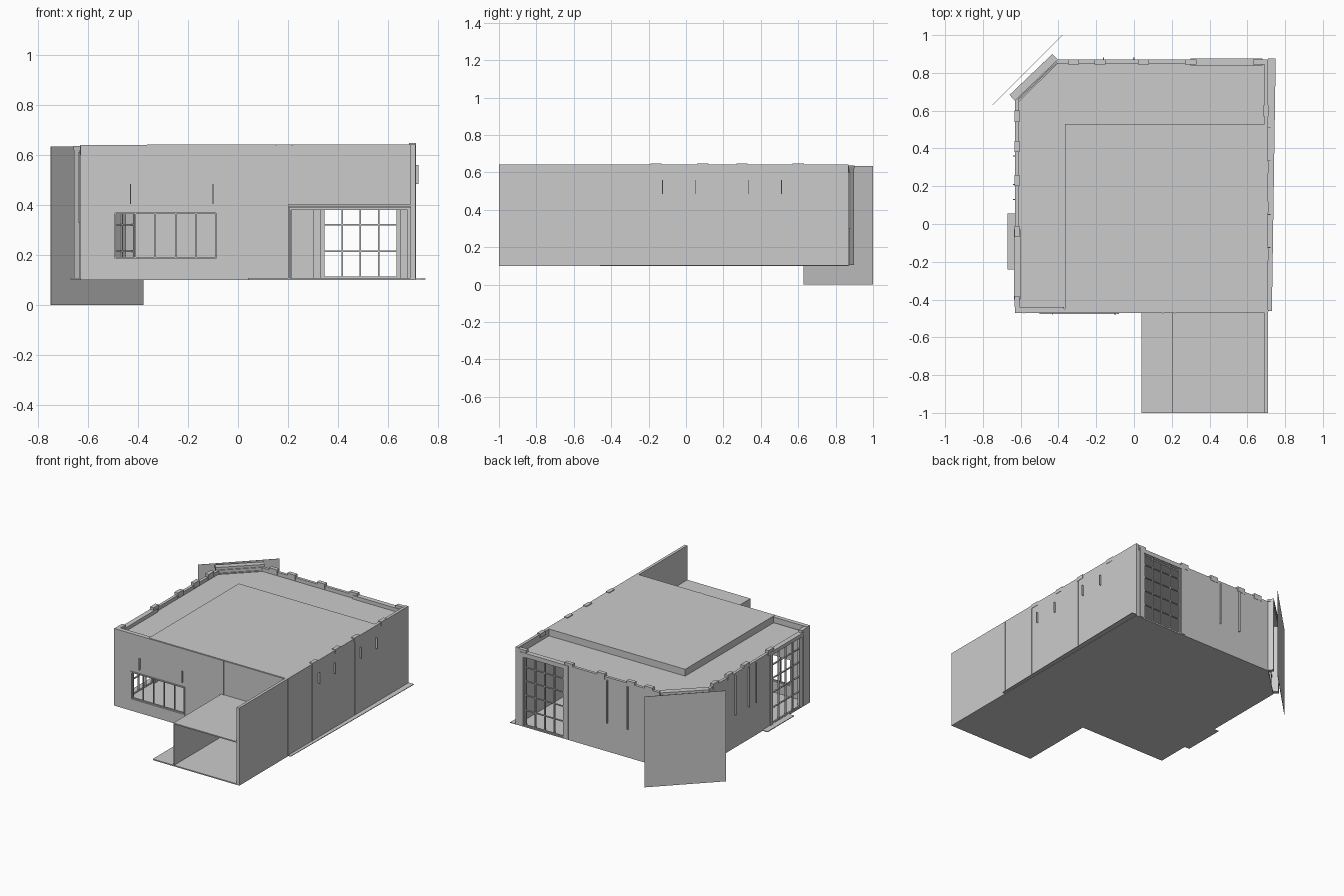
import bpy, bmesh
from mathutils import Vector

if "Cube" in bpy.data.objects:
    bpy.data.objects.remove(bpy.data.objects["Cube"])

Z0, ZT, ZW = 0.105, 0.64, 0.62   # floor level, roof top, low parapet


def prism(bm, pts, z0, z1):
    lo = [bm.verts.new((x, y, z0)) for x, y in pts]
    hi = [bm.verts.new((x, y, z1)) for x, y in pts]
    n = len(pts)
    bm.faces.new(lo[::-1])
    bm.faces.new(hi)
    for i in range(n):
        j = (i + 1) % n
        bm.faces.new((lo[i], lo[j], hi[j], hi[i]))


def finish(bm, name):
    bmesh.ops.recalc_face_normals(bm, faces=bm.faces)
    me = bpy.data.meshes.new(name)
    bm.to_mesh(me)
    bm.free()
    ob = bpy.data.objects.new(name, me)
    bpy.context.collection.objects.link(ob)
    return ob


def slab(name, pts, z0, z1):
    bm = bmesh.new()
    prism(bm, pts, z0, z1)
    return finish(bm, name)


def rect(x0, x1, y0, y1):
    return [(x0, y0), (x1, y0), (x1, y1), (x0, y1)]


class Side:
    """One facade line, walked counter-clockwise; u runs along it, d outward."""
    def __init__(self, p0, p1):
        self.p = Vector(p0)
        v = Vector(p1) - self.p
        self.len = v.length
        self.u = v.normalized()
        self.n = Vector((self.u.y, -self.u.x))

    def box(self, bm, u0, u1, z0, z1, d0, d1):
        at = lambda u, d: tuple(self.p + self.u * u + self.n * d)
        prism(bm, [at(u0, d0), at(u0, d1), at(u1, d1), at(u1, d0)], z0, z1)

    def boxes(self, name, items):
        bm = bmesh.new()
        for it in items:
            self.box(bm, *it)
        return finish(bm, name)

    def wall(self, name, top, holes=(), t=0.02):
        items, u = [], 0
        for a, b, z0, z1 in holes:
            items.append((u, a, Z0, top, -t, 0))
            if z0 > Z0 + 0.002:
                items.append((a, b, Z0, z0, -t, 0))
            if z1 < top:
                items.append((a, b, z1, top, -t, 0))
            u = b
        items.append((u, self.len, Z0, top, -t, 0))
        return self.boxes(name, items)

    def lattice(self, name, a, b, z0, z1, cols, zs, w=0.006, d0=-0.015, d1=-0.005):
        us = [a + (b - a - w) * i / cols for i in range(cols + 1)]
        items = [(u, u + w, z0, z1, d0, d1) for u in us]
        items += [(a, b, z - w / 2, z + w / 2, d0, d1) for z in [z0 + w / 2, *zs, z1 - w / 2]]
        return self.boxes(name, items)

    def frame(self, name, a, b, z0, z1, w, d0, d1, sill=True):
        items = [(a, a + w, z0, z1, d0, d1), (b - w, b, z0, z1, d0, d1),
                 (a + w, b - w, z1 - w, z1, d0, d1)]
        if sill:
            items.append((a + w, b - w, z0, z0 + w, d0, d1))
        return self.boxes(name, items)


front = Side((-0.63, -0.47), (0.71, -0.47))
right = Side((0.71, -1.0), (0.71, 0.87))
back = Side((0.71, 0.87), (-0.41, 0.87))
diag = Side((-0.41, 0.87), (-0.63, 0.66))
left = Side((-0.63, 0.66), (-0.63, -0.47))

# walls with openings
front.wall("front_wall", ZT, [(0.13, 0.55, 0.18, 0.375), (0.845, 1.32, Z0, 0.38)])
right.wall("right_wall", ZT + 0.003)
back.wall("back_wall", ZW, [(0.07, 0.37, Z0, 0.6)])
left.wall("left_wall", ZW, [(0.72, 1.03, Z0, 0.6)])

# floor, roofs and paving
outline = [(-0.63, -0.47), (0.04, -0.47), (0.04, -1.0), (0.71, -1.0), (0.71, 0.87), (-0.41, 0.87), (-0.63, 0.66)]
slab("floor", outline, 0.1, 0.108)
low = [(-0.61, -0.45), (0.69, -0.45), (0.69, 0.85), (-0.405, 0.85), (-0.61, 0.65)]
slab("lower_roof", low, 0.582, 0.595)
slab("raised_roof", rect(-0.365, 0.705, -0.465, 0.53), 0.595, 0.643)
slab("side_paving", [(0.71, -0.46), (0.73, -0.46), (0.75, 0.875), (0.71, 0.875)], 0.102, 0.106)
slab("left_doorstep", rect(-0.67, -0.63, -0.24, 0.055), 0.102, 0.107)

# front wing: canopy deck and its side wall
slab("wing_deck", rect(0.2, 0.7, -1.0, -0.47), 0.395, 0.403)
slab("wing_side_wall", rect(0.2, 0.206, -1.0, -0.47), Z0, 0.4)

# glazing bars and frames
rows = [0.215, 0.32, 0.42, 0.515]
back.lattice("back_window_bars", 0.07, 0.37, 0.108, 0.6, 4, rows)
left.lattice("left_window_bars", 0.72, 1.03, 0.108, 0.6, 4, rows)
diag.lattice("corner_window_bars", 0.02, diag.len - 0.02, 0.108, 0.6, 4, rows)
front.lattice("front_window_bars", 0.135, 0.545, 0.185, 0.37, 5, [])
front.frame("front_window_frame", 0.13, 0.55, 0.178, 0.377, 0.008, -0.02, 0.006)
front.frame("entrance_frame", 0.83, 1.32, Z0, 0.392, 0.012, -0.025, 0.01, sill=False)
back.frame("back_window_frame", 0.03, 0.41, Z0, ZW, 0.03, -0.03, 0.005, sill=False)
left.frame("left_window_frame", 0.69, 1.06, Z0, ZW, 0.025, -0.03, 0.005, sill=False)

# corner portal with cap, and freestanding screen in front of it
diag.frame("corner_portal", -0.003, diag.len + 0.003, Z0, ZW, 0.025, -0.01, 0.035, sill=False)
diag.boxes("portal_cap", [(-0.005, diag.len + 0.005, ZW, 0.637, -0.005, 0.037)])
screen = Side((-0.38, 1.0), (-0.75, 0.63))
screen.boxes("corner_screen", [(0, screen.len, 0.0, 0.635, -0.002, 0)])

# facade pilasters and thin joints
front.boxes("front_joints", [(0.78, 0.785, Z0, ZT, 0, 0.003), (0.845, 0.85, 0.4, ZT, 0, 0.004),
                             (0.045, 0.05, Z0, ZT, 0, 0.003)])
right.boxes("right_joints", [(y + 1 - 0.004, y + 1 + 0.004, Z0, ZT, 0, 0.003) for y in (-0.46, -0.19, 0.28)])

# slim wall lamps
front.boxes("front_lamps", [(x + 0.628, x + 0.632, 0.405, 0.485, 0, 0.012) for x in (-0.43, -0.1)])
right.boxes("right_lamps", [(y + 0.998, y + 1.002, 0.485, 0.56, 0, 0.013) for y in (-0.125, 0.05, 0.335, 0.51)])
back.boxes("back_fins", [(0.708 - x, 0.714 - x, 0.3, 0.6, 0, 0.012) for x in (0.0, -0.16)])
left.boxes("left_fins", [(0.657 - y, 0.663 - y, 0.33, 0.61, 0, 0.01) for y in (0.36, 0.21, 0.13)])

# small blocks along the parapets
back.boxes("back_parapet_blocks", [(u, u + 0.06, 0.6, 0.638, -0.025, 0.002)
                                   for u in (0.02, 0.38, 0.63, 0.86, 1.0)])
left.boxes("left_parapet_blocks", [(u, u + 0.06, 0.6, 0.638, -0.025, 0.002)
                                   for u in (0.06, 0.22, 0.4, 0.67, 1.04)])
right.boxes("right_parapet_blocks", [(y + 0.97, y + 1.03, 0.62, 0.648, -0.025, 0.002)
                                     for y in (-0.16, 0.09, 0.3, 0.6)])
front.boxes("front_parapet_beam", [(0, 0.26, 0.6, ZT, -0.03, 0)])
